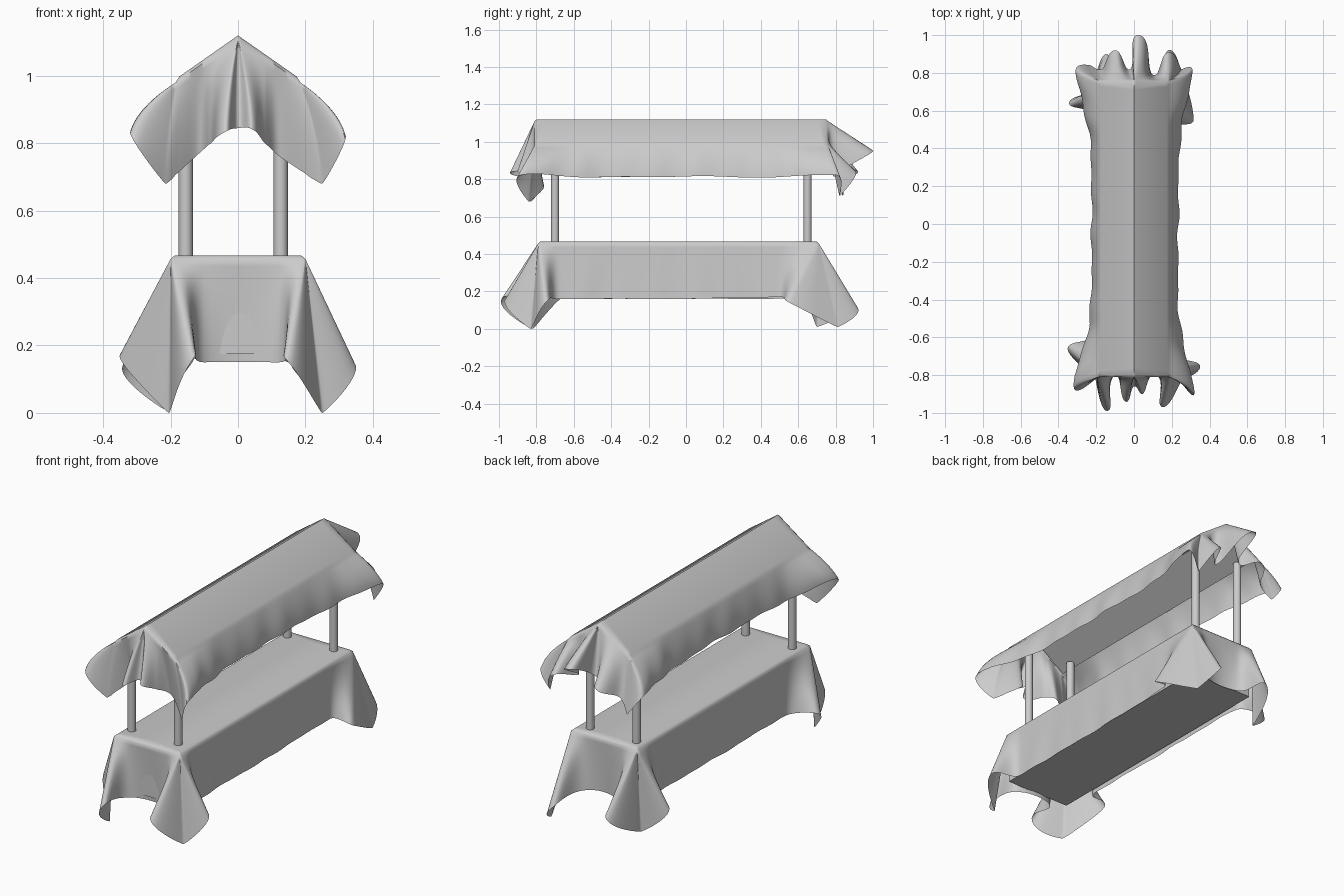
import bpy, bmesh, math
from mathutils import Vector

cube = bpy.data.objects.get("Cube")
if cube:
    bpy.data.objects.remove(cube, do_unlink=True)


def clamp(v, lo, hi):
    return max(lo, min(hi, v))


def finish(bm, name, angle):
    mesh = bpy.data.meshes.new(name)
    bm.to_mesh(mesh)
    bm.free()
    obj = bpy.data.objects.new(name, mesh)
    bpy.context.collection.objects.link(obj)
    bpy.ops.object.select_all(action='DESELECT')
    obj.select_set(True)
    bpy.context.view_layer.objects.active = obj
    bpy.ops.object.shade_smooth_by_angle(angle=math.radians(angle))
    return obj


def smooth_hem(points):
    """Closed curve through the hem points, pointed at the hanging cloth corners."""
    n = len(points)
    tangents = []
    for i, p in enumerate(points):
        before, after = points[i - 1], points[(i + 1) % n]
        reach = min((p - before).length, (after - p).length)
        pointed = p.z < min(before.z, after.z) - 0.04
        tangents.append((after - before).normalized() * reach * (0.15 if pointed else 1.1))
    out = []
    for i in range(n):
        j = (i + 1) % n
        a, b = points[i], points[j]
        steps = max(10, int((b - a).length / 0.025))
        for k in range(steps):
            u = k / steps
            h = u * u * (3 - 2 * u)
            p = a.lerp(b, h) + tangents[i] * u * (1 - u) ** 2 - tangents[j] * u * u * (1 - u)
            out.append((i, u, p))
    return out


def draped_cloth(name, stations, top, pitch, ripple):
    """Cloth lying on a flat or gabled top, with a folded skirt around it."""
    def height(x):
        return top - pitch * abs(x)

    rims = [Vector(r) for r, h in stations]
    front, back = min(r.y for r in rims), max(r.y for r in rims)
    rows = 14
    columns = []
    for i, u, hem in smooth_hem([Vector(h) for r, h in stations]):
        rim = rims[i].lerp(rims[(i + 1) % len(rims)], u)
        spine = Vector((0, clamp(rim.y, front + 0.05, back - 0.05), top))
        inner = Vector((rim.x * 0.94, rim.y * 0.985, 0))
        inner.z = height(inner.x)
        edge = Vector((rim.x, rim.y, height(rim.x) - 0.01))
        if front < hem.y < back:
            hem.x += ripple * (math.sin(19 * hem.y) + math.sin(31 * hem.y + hem.x)) / 2
            hem.z += ripple * math.sin(13 * hem.y) / 3
        # The skirt leaves a pitched top along the slope and then curves down
        column = [spine, inner]
        for r in range(rows + 1):
            t = r / rows
            p = edge.lerp(hem, t)
            p.x += (hem.x - edge.x) * pitch * t * (1 - t)
            column.append(p)
        columns.append(column)

    bm = bmesh.new()
    grid = [[bm.verts.new(p) for p in col] for col in columns]
    for i, col in enumerate(grid):
        prev = grid[i - 1]
        for r in range(len(col) - 1):
            bm.faces.new((prev[r], prev[r + 1], col[r + 1], col[r]))
    bmesh.ops.remove_doubles(bm, verts=bm.verts, dist=0.0004)
    bmesh.ops.dissolve_degenerate(bm, edges=bm.edges, dist=0.0002)
    bmesh.ops.recalc_face_normals(bm, faces=bm.faces)
    return finish(bm, name, 65)


def fold(corner, *hems):
    """Cloth fanning out from one point of the rim."""
    return [(corner + (0,), h) for h in hems]


def hang(half, front, back, *hems):
    """Cloth falling from the nearest point of the rim."""
    return [((clamp(h[0], -half, half), clamp(h[1], front, back), 0), h) for h in hems]


# Tablecloth: straight sides with a kite-shaped flap at every corner
HALF, FRONT, BACK = 0.2, -0.79, 0.71
wall = (HALF, FRONT, BACK)
table_stations = (
    hang(*wall, (-0.208, 0, 0.16), (-0.212, -0.58, 0.16))
    + fold((-HALF, FRONT), (-0.35, -0.66, 0.17), (-0.205, -0.82, 0), (-0.14, -0.99, 0.15))
    + hang(*wall, (-0.1, -0.8, 0.15), (0.12, -0.8, 0.15))
    + fold((HALF, FRONT), (0.15, -0.97, 0.15), (0.25, -0.83, 0), (0.35, -0.75, 0.14))
    + hang(*wall, (0.212, -0.68, 0.16), (0.208, 0, 0.16), (0.212, 0.5, 0.17))
    + fold((HALF, BACK), (0.32, 0.55, 0.14), (0.25, 0.81, 0.01), (0.18, 0.92, 0.11))
    + hang(*wall, (0.11, 0.73, 0.16), (-0.1, 0.73, 0.16))
    + fold((-HALF, BACK), (-0.15, 0.9, 0.13), (-0.22, 0.7, 0.01), (-0.345, 0.64, 0.13))
    + hang(*wall, (-0.212, 0.57, 0.16))
)
draped_cloth("tablecloth", table_stations, 0.467, 0, 0.004)

# Canopy: gabled cloth with pleated ends and flared corners
FRONT, BACK = -0.81, 0.76
wall = (0.185, FRONT, BACK)
canopy_stations = (
    hang(*wall, (-0.225, 0, 0.815), (-0.235, -0.5, 0.81), (-0.32, -0.86, 0.83),
         (-0.215, -0.83, 0.68))
    + fold((-0.12, FRONT), (-0.12, -0.76, 0.765))
    + hang(*wall, (-0.08, -0.82, 0.8))
    + fold((0, FRONT), (-0.045, -0.94, 0.83), (0, -0.86, 0.845), (0.045, -0.9, 0.84))
    + hang(*wall, (0.08, -0.82, 0.8))
    + fold((0.12, FRONT), (0.13, -0.76, 0.755))
    + hang(*wall, (0.25, -0.84, 0.68), (0.32, -0.89, 0.82), (0.24, -0.5, 0.81),
           (0.235, 0, 0.815), (0.245, 0.45, 0.81), (0.31, 0.81, 0.82),
           (0.25, 0.82, 0.71), (0.18, 0.91, 0.84), (0.1, 0.79, 0.82))
    + fold((0, BACK), (0.03, 1, 0.95), (-0.02, 0.82, 0.86))
    + hang(*wall, (-0.1, 0.92, 0.84), (-0.17, 0.82, 0.78), (-0.23, 0.84, 0.71),
           (-0.31, 0.81, 0.82), (-0.235, 0.45, 0.81))
)
draped_cloth("canopy", canopy_stations, 1.12, 0.7, 0.007)

# Thin gabled roof board carrying the canopy
bm = bmesh.new()
section = [(-0.18, 0.98), (0, 1.106), (0.18, 0.98), (0.18, 0.965), (0, 1.091), (-0.18, 0.965)]
ends = [[bm.verts.new((x, y, z)) for x, z in section] for y in (-0.79, 0.74)]
for i in range(len(section)):
    bm.faces.new((ends[0][i - 1], ends[0][i], ends[1][i], ends[1][i - 1]))
for ring in ends:
    bm.faces.new((ring[0], ring[1], ring[4], ring[5]))
    bm.faces.new((ring[1], ring[2], ring[3], ring[4]))
bmesh.ops.recalc_face_normals(bm, faces=bm.faces)
finish(bm, "roof_board", 30)

# Solid counter under the tablecloth
bm = bmesh.new()
bmesh.ops.create_cube(bm, size=1)
bmesh.ops.scale(bm, vec=(0.39, 1.48, 0.28), verts=bm.verts)
bmesh.ops.translate(bm, vec=(0, -0.04, 0.315), verts=bm.verts)
finish(bm, "counter", 30)

# Four round posts holding the roof
for end, y in (("front", -0.7), ("back", 0.65)):
    for side, x in (("right", -0.155), ("left", 0.127)):
        bm = bmesh.new()
        bmesh.ops.create_cone(bm, cap_ends=True, segments=24, radius1=0.021,
                              radius2=0.021, depth=0.53)
        bmesh.ops.translate(bm, vec=(x, y, 0.715), verts=bm.verts)
        finish(bm, f"{end}_{side}_post", 40)
